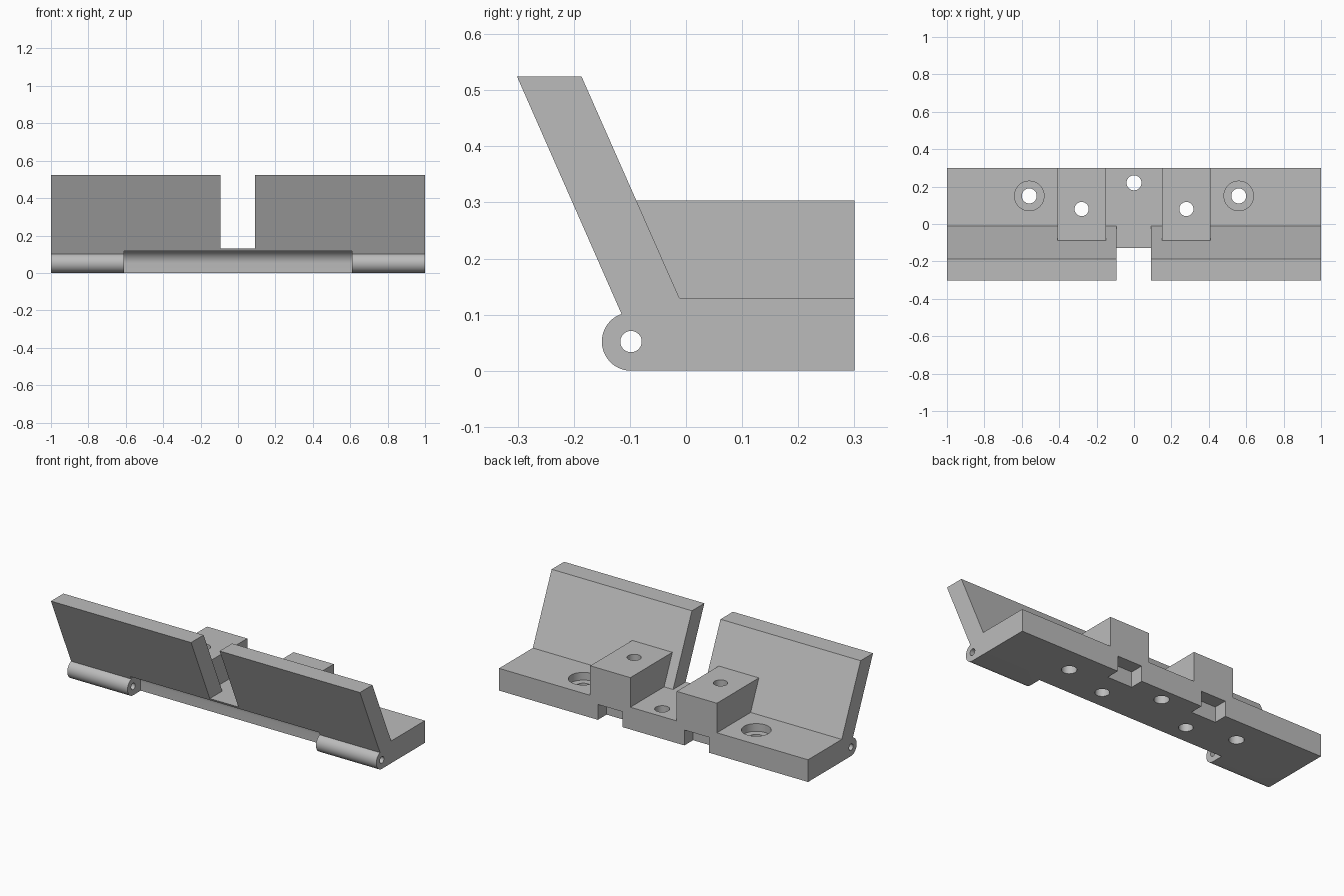
import bpy, bmesh, math
from mathutils import Matrix

cube = bpy.data.objects.get("Cube")
if cube:
    bpy.data.objects.remove(cube, do_unlink=True)

GREY = (0.5, 0.5, 0.5, 1)
mat = bpy.data.materials.new("plain grey")
mat.use_nodes = True
mat.diffuse_color = GREY
mat.node_tree.nodes["Principled BSDF"].inputs["Base Color"].default_value = GREY

PIN_Y, PIN_Z = -0.098, 0.052
TOP, BACK = 0.13, 0.3


def add_object(name, bm):
    bmesh.ops.recalc_face_normals(bm, faces=bm.faces)
    mesh = bpy.data.meshes.new(name)
    bm.to_mesh(mesh)
    bm.free()
    mesh.materials.append(mat)
    obj = bpy.data.objects.new(name, mesh)
    bpy.context.collection.objects.link(obj)
    return obj


def prism(name, profile, x0, x1):
    """Extrude a (y, z) profile along x."""
    bm = bmesh.new()
    face = bm.faces.new([bm.verts.new((x0, y, z)) for y, z in profile])
    ext = bmesh.ops.extrude_face_region(bm, geom=[face])["geom"]
    moved = [v for v in ext if isinstance(v, bmesh.types.BMVert)]
    bmesh.ops.translate(bm, verts=moved, vec=(x1 - x0, 0, 0))
    return add_object(name, bm)


def cylinder(name, radius, length, centre, along_x=False):
    bm = bmesh.new()
    turn = Matrix.Rotation(math.pi / 2, 4, "Y") if along_x else Matrix()
    bmesh.ops.create_cone(bm, cap_ends=True, segments=48, radius1=radius, radius2=radius,
                          depth=length, matrix=Matrix.Translation(centre) @ turn)
    return add_object(name, bm)


def arc(radius, start, end, steps=24):
    angles = [math.radians(start + (end - start) * i / steps) for i in range(steps + 1)]
    return [(PIN_Y + radius * math.cos(a), PIN_Z + radius * math.sin(a)) for a in angles]


def box_profile(y0, y1, z0, z1):
    return [(y0, z0), (y1, z0), (y1, z1), (y0, z1)]


def combine(target, tool, operation):
    mod = target.modifiers.new(operation.lower(), "BOOLEAN")
    mod.operation, mod.solver, mod.object = operation, "EXACT", tool
    bpy.context.view_layer.objects.active = target
    bpy.ops.object.modifier_apply(modifier=mod.name)
    bpy.data.objects.remove(tool, do_unlink=True)


# Base plate, leaning wall and hinge barrel in one profile
profile = [(BACK, 0), (BACK, TOP), (-0.012, TOP), (-0.186, 0.524), (-0.301, 0.524)]
body = prism("hinged_bracket", profile + arc(0.052, 109, 270), -1, 1)

# Raised screw blocks
for s in (-1, 1):
    block = prism("block", [(BACK, 0.05), (BACK, 0.303), (-0.12, 0.303), (0, 0.05)],
                  s * 0.15, s * 0.41)
    combine(body, block, "UNION")

# Gap between the two walls, and clearance between the barrels
combine(body, prism("wall_gap", box_profile(-0.5, 0.1, TOP, 0.8), -0.093, 0.092), "DIFFERENCE")
clearance = [(PIN_Y + 0.07, -0.1)] + arc(0.07, 0, 180) + [(PIN_Y - 0.07, -0.1)]
combine(body, prism("clearance", clearance, -0.61, 0.61), "DIFFERENCE")

# Pin hole and centre hole
combine(body, cylinder("pin_hole", 0.019, 3, (0, PIN_Y, PIN_Z), True), "DIFFERENCE")
combine(body, cylinder("centre_hole", 0.04, 2, (0, 0.22, 0)), "DIFFERENCE")

# Block holes, rear notches and counterbored outer holes
for s in (-1, 1):
    combine(body, cylinder("block_hole", 0.038, 2, (s * 0.28, 0.08, 0)), "DIFFERENCE")
    notch = prism("notch", box_profile(0.22, 0.4, -0.1, 0.09), s * 0.2, s * 0.36)
    combine(body, notch, "DIFFERENCE")
    combine(body, cylinder("outer_hole", 0.04, 2, (s * 0.56, 0.15, 0)), "DIFFERENCE")
    combine(body, cylinder("counterbore", 0.079, 0.2, (s * 0.56, 0.15, 0.185)), "DIFFERENCE")

bpy.ops.object.select_all(action="DESELECT")
body.select_set(True)
bpy.context.view_layer.objects.active = body
bpy.ops.object.shade_smooth_by_angle(angle=math.radians(25))
